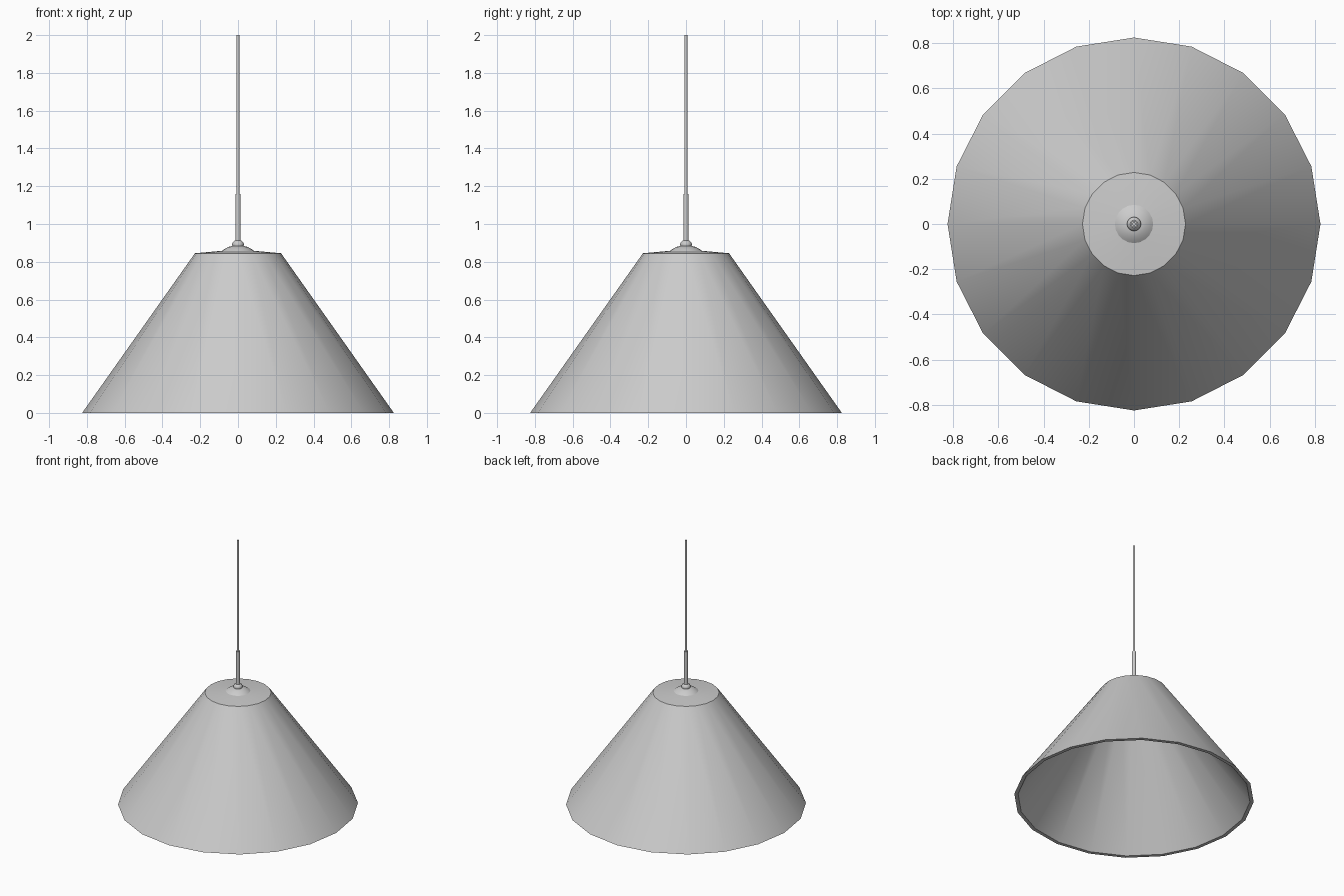
import bpy, bmesh
from math import sin, cos, pi, radians

if "Cube" in bpy.data.objects:
    bpy.data.objects.remove(bpy.data.objects["Cube"])


def lathe(name, profile, sides, closed=False):
    """Revolve (radius, z) points about z; radius 0 becomes a pole."""
    bm = bmesh.new()
    rings = []
    for r, z in profile:
        if r == 0:
            rings.append([bm.verts.new((0, 0, z))] * sides)
        else:
            rings.append([bm.verts.new((r * cos(2 * pi * i / sides),
                                        r * sin(2 * pi * i / sides), z))
                          for i in range(sides)])
    pairs = list(zip(rings, rings[1:]))
    if closed:
        pairs.append((rings[-1], rings[0]))
    for a, b in pairs:
        for i in range(sides):
            j = (i + 1) % sides
            corners = list(dict.fromkeys((a[i], a[j], b[j], b[i])))
            if len(corners) > 2:
                bm.faces.new(corners)
    bmesh.ops.recalc_face_normals(bm, faces=bm.faces)
    mesh = bpy.data.meshes.new(name)
    bm.to_mesh(mesh)
    bm.free()
    obj = bpy.data.objects.new(name, mesh)
    bpy.context.collection.objects.link(obj)
    bpy.ops.object.select_all(action='DESELECT')
    obj.select_set(True)
    bpy.context.view_layer.objects.active = obj
    bpy.ops.object.shade_smooth_by_angle(angle=radians(35))
    return obj


# Hollow 20-sided shade with a thin wall and a nearly flat top
lathe("shade", [(0, 0.862), (0.085, 0.858), (0.228, 0.845), (0.825, 0),
                (0.799, 0), (0.216, 0.825), (0, 0.84)], 20)

# Domed cap where the shade meets the stem
lathe("cap", [(0, 0.85), (0.086, 0.857), (0.075, 0.865), (0.055, 0.877),
              (0.032, 0.884), (0, 0.886)], 20)

# Collar ring
lathe("collar", [(0, 0.88), (0.029, 0.88), (0.031, 0.888), (0.031, 0.897),
                 (0.026, 0.905), (0.017, 0.912), (0, 0.912)], 20)

# Stem sleeve and hanging cord
lathe("stem", [(0, 0.9), (0.014, 0.9), (0.014, 1.16), (0, 1.16)], 16)
lathe("cord", [(0, 1.15), (0.008, 1.15), (0.008, 2.0), (0, 2.0)], 12)
